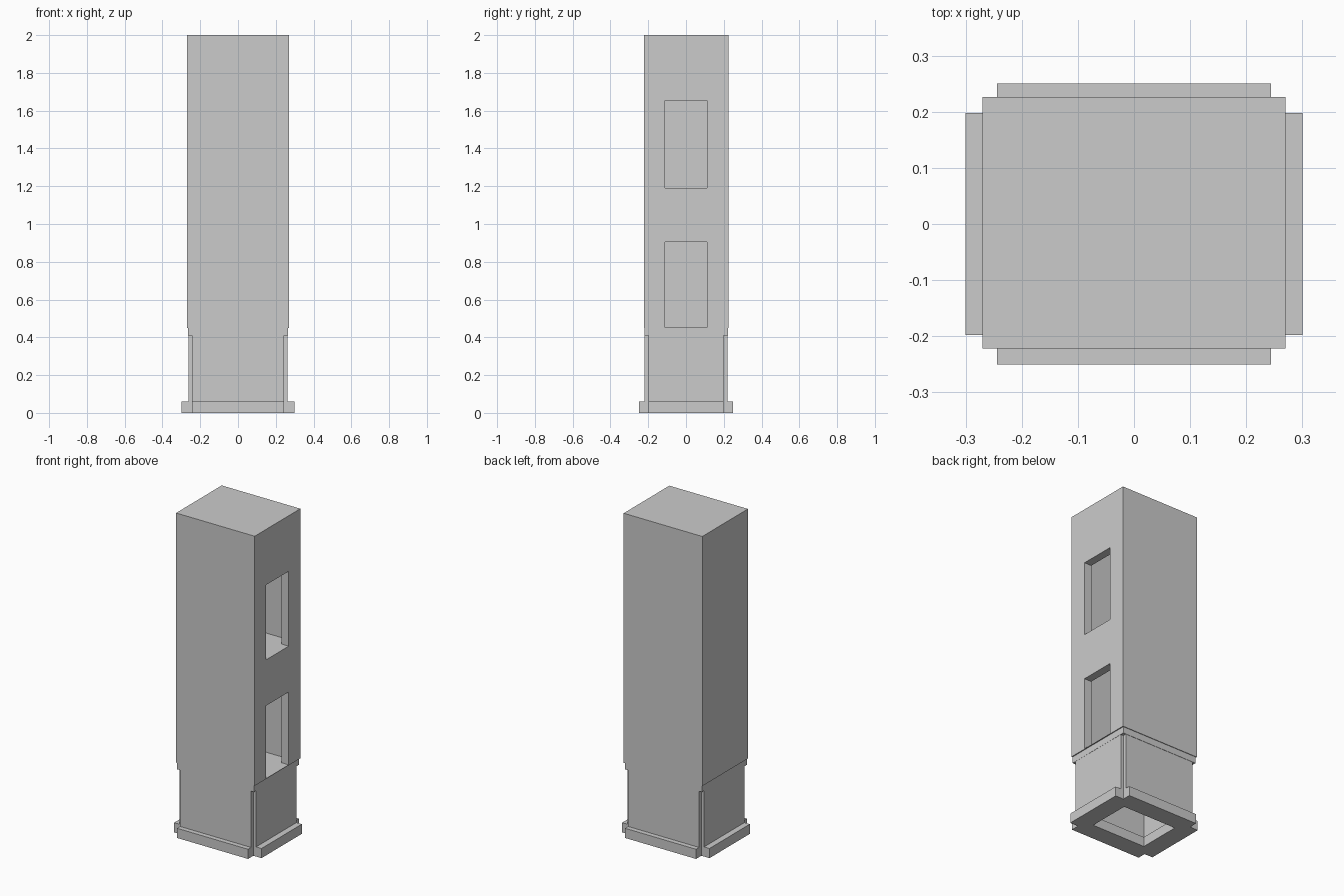
import bpy, bmesh

if "Cube" in bpy.data.objects:
    bpy.data.objects.remove(bpy.data.objects["Cube"])


def prism(name, outline, z0, z1):
    """Extrude a flat outline between two heights."""
    bm = bmesh.new()
    face = bm.faces.new([bm.verts.new((x, y, z0)) for x, y in outline])
    ext = bmesh.ops.extrude_face_region(bm, geom=[face])
    for v in ext["geom"]:
        if isinstance(v, bmesh.types.BMVert):
            v.co.z = z1
    bmesh.ops.recalc_face_normals(bm, faces=bm.faces)
    me = bpy.data.meshes.new(name)
    bm.to_mesh(me)
    bm.free()
    ob = bpy.data.objects.new(name, me)
    bpy.context.collection.objects.link(ob)
    return ob


def rect(x0, x1, y0, y1):
    return [(x0, y0), (x1, y0), (x1, y1), (x0, y1)]


def notched(hx, hy, nx, ny):
    """Rectangle of half size hx, hy with corners cut back to nx, ny."""
    return [(-nx, -hy), (nx, -hy), (nx, -ny), (hx, -ny), (hx, ny), (nx, ny),
            (nx, hy), (-nx, hy), (-nx, ny), (-hx, ny), (-hx, -ny), (-nx, -ny)]


def cut(target, outline, z0, z1):
    """Subtract a prism from a part and drop the cutter."""
    cutter = prism("cutter", outline, z0, z1)
    cutter.hide_render = True
    mod = target.modifiers.new("cut", "BOOLEAN")
    mod.operation = "DIFFERENCE"
    mod.solver = "EXACT"
    mod.object = cutter
    bpy.context.view_layer.objects.active = target
    bpy.ops.object.modifier_apply(modifier=mod.name)
    bpy.data.objects.remove(cutter)


# Foot flange with an opening underneath
flange = prism("foot_flange", notched(0.30, 0.25, 0.244, 0.198), 0, 0.06)
cut(flange, rect(-0.185, 0.185, -0.135, 0.135), -0.1, 0.2)

# Hollow plinth with notched corners
plinth = prism("plinth_walls", notched(0.263, 0.22, 0.244, 0.198), 0.06, 0.41)
cut(plinth, rect(-0.21, 0.21, -0.165, 0.165), 0, 0.5)

# Slab over the plinth, floor of the lower room
prism("plinth_slab", rect(-0.264, 0.264, -0.221, 0.222), 0.41, 0.45)

# Tower shell with two rooms and a window into each on the right side
tower = prism("tower_shell", rect(-0.27, 0.27, -0.222, 0.226), 0.45, 2.0)
room = rect(-0.22, 0.22, -0.18, 0.182)
window = rect(0.15, 0.35, -0.11, 0.112)
for r0, r1, w0, w1 in [(0.40, 1.15, 0.453, 0.905), (1.19, 1.95, 1.19, 1.655)]:
    cut(tower, room, r0, r1)
    cut(tower, window, w0, w1)
